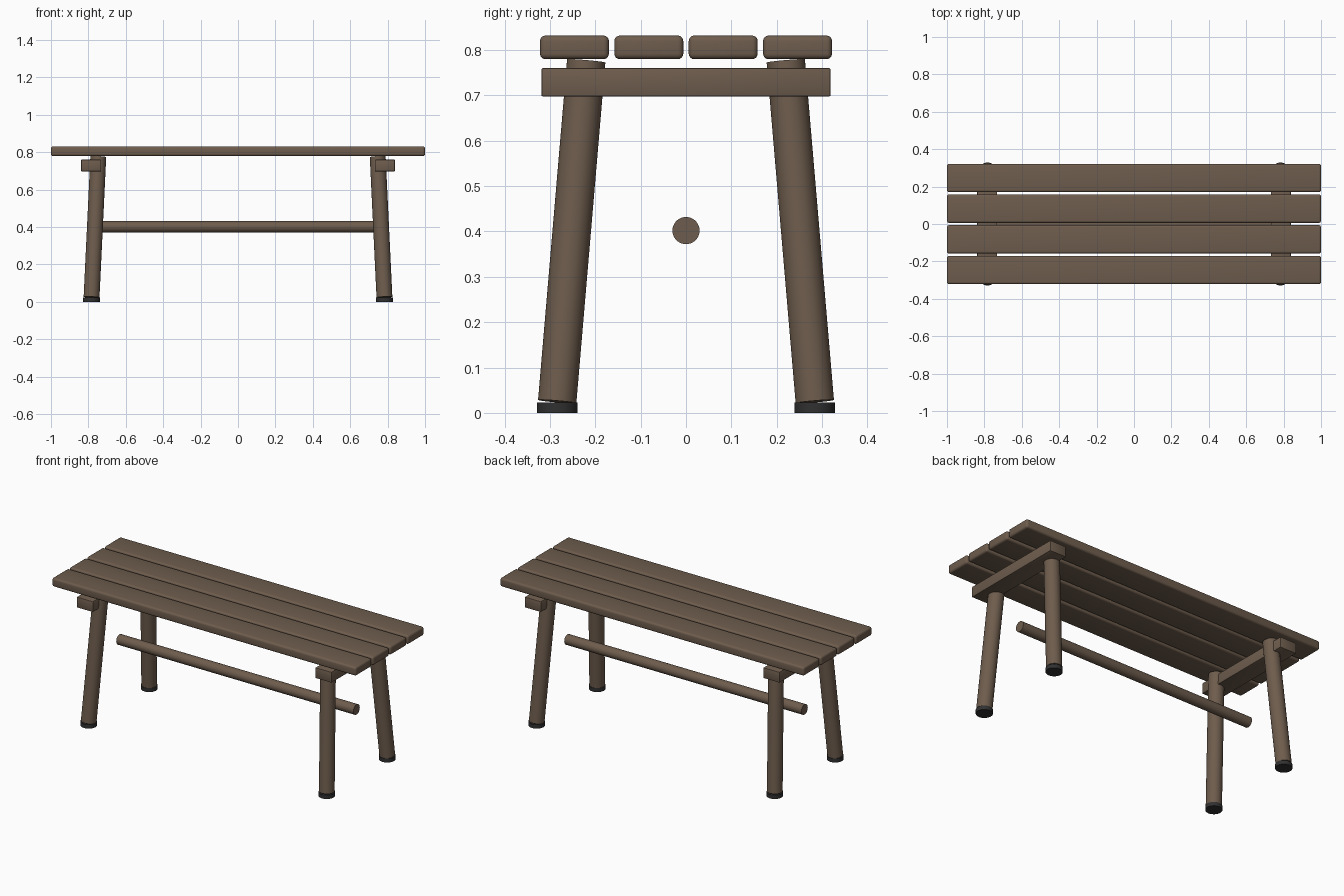
import bpy, math
from mathutils import Vector

if "Cube" in bpy.data.objects:
    bpy.data.objects.remove(bpy.data.objects["Cube"])


def material(name, rgb):
    m = bpy.data.materials.new(name)
    m.diffuse_color = (*rgb, 1.0)
    m.use_nodes = True
    m.node_tree.nodes["Principled BSDF"].inputs["Base Color"].default_value = m.diffuse_color
    return m


WOOD = material("brown wood", (0.155, 0.108, 0.074))
RUBBER = material("dark rubber", (0.03, 0.03, 0.03))


def finish(name, mat):
    ob = bpy.context.object
    ob.name = name
    ob.data.materials.append(mat)
    return ob


def box(name, loc, size, bevel, segments):
    bpy.ops.mesh.primitive_cube_add(size=1, location=loc)
    ob = finish(name, WOOD)
    ob.scale = size
    bpy.ops.object.transform_apply(location=False, rotation=False, scale=True)
    mod = ob.modifiers.new("rounded edges", "BEVEL")
    mod.width = bevel
    mod.segments = segments
    bpy.ops.object.modifier_apply(modifier=mod.name)
    bpy.ops.object.shade_smooth_by_angle(angle=math.radians(35))


def rod(name, a, b, radius, mat):
    a, b = Vector(a), Vector(b)
    d = b - a
    bpy.ops.mesh.primitive_cylinder_add(
        vertices=32, radius=radius, depth=d.length, location=(a + b) / 2,
        rotation=d.to_track_quat("Z", "Y").to_euler())
    finish(name, mat)
    bpy.ops.object.shade_smooth_by_angle(angle=math.radians(35))


# Seat slats
for i in range(4):
    box(f"seat_slat_{i + 1}", (0, (i - 1.5) * 0.164, 0.806),
        (2.0, 0.152, 0.052), 0.012, 4)

# Cross beams, splayed legs and rubber feet
for sx, side in ((-1, "left"), (1, "right")):
    box(f"{side}_cross_beam", (sx * 0.785, 0, 0.729),
        (0.107, 0.638, 0.063), 0.004, 2)
    for sy, end in ((-1, "front"), (1, "back")):
        rod(f"{end}_{side}_leg", (sx * 0.783, sy * 0.284, 0.025),
            (sx * 0.747, sy * 0.22, 0.776), 0.0425, WOOD)
        rod(f"{end}_{side}_foot", (sx * 0.783, sy * 0.284, 0),
            (sx * 0.783, sy * 0.284, 0.023), 0.045, RUBBER)

# Long stretcher bar
rod("stretcher", (-0.78, 0, 0.402), (0.78, 0, 0.402), 0.03, WOOD)
